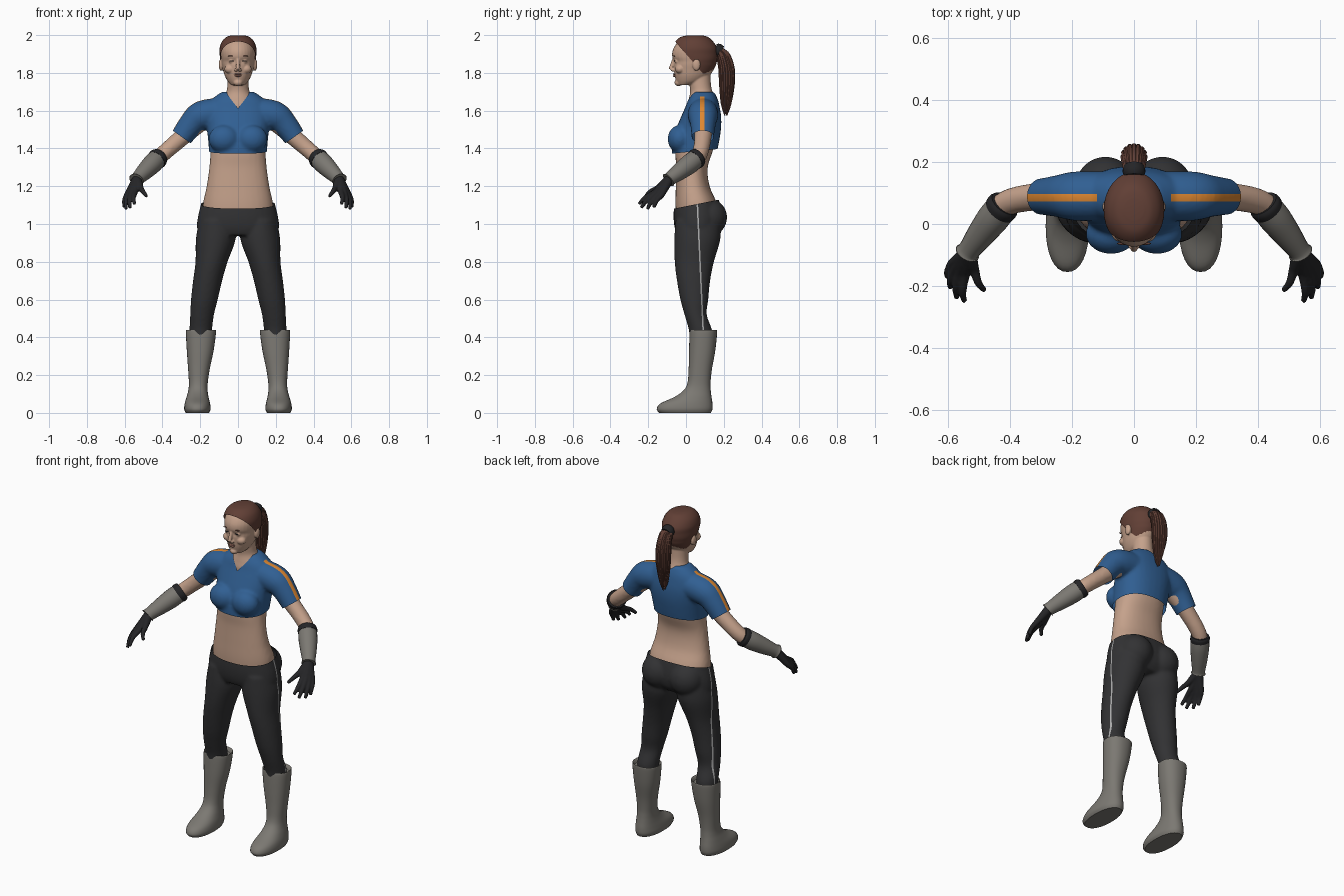
import bpy, bmesh, math, random
from mathutils import Matrix, Vector

cube = bpy.data.objects.get("Cube")
if cube:
    bpy.data.objects.remove(cube, do_unlink=True)
random.seed(4)
made = []


def material(name, r, g, b):
    m = bpy.data.materials.new(name)
    m.use_nodes = True
    m.diffuse_color = (r, g, b, 1)
    shader = next(n for n in m.node_tree.nodes if n.type == "BSDF_PRINCIPLED")
    shader.inputs["Base Color"].default_value = (r, g, b, 1)
    shader.inputs["Roughness"].default_value = .7
    return m


SKIN = material("skin", .56, .36, .26)
HAIR = material("brown hair", .12, .05, .036)
BLUE = material("blue cloth", .03, .115, .29)
ORANGE = material("orange trim", .72, .24, .03)
CHARCOAL = material("charcoal cloth", .032, .032, .034)
BLACK = material("black glove", .018, .018, .02)
GREY = material("grey leather", .2, .19, .17)
SILVER = material("silver stripe", .4, .4, .4)
LIP = material("lip", .36, .17, .13)


def spline(rows, steps=5):
    """Smoothly interpolate rows of numbers."""
    out = []
    for i in range(len(rows) - 1):
        a, b, c, d = (rows[min(max(i + k, 0), len(rows) - 1)] for k in (-1, 0, 1, 2))
        for s in range(steps):
            t = s / steps
            out.append([q + t / 2 * (r - p + t * (2*p - 5*q + 4*r - u + t * (3*(q - r) + u - p)))
                        for p, q, r, u in zip(a, b, c, d)])
    return out + [list(rows[-1])]


def bridge(bm, rings):
    loops = [[bm.verts.new(p) for p in ring] for ring in rings]
    for a, b in zip(loops, loops[1:]):
        for i in range(len(a)):
            j = (i + 1) % len(a)
            bm.faces.new((a[i], a[j], b[j], b[i]))
    bm.faces.new(loops[0][::-1])
    bm.faces.new(loops[-1])


def loft(bm, rows, power=1., sides=32):
    """Level rings given as height, centre x, half width, front y, back y."""
    def bend(v):
        return math.copysign(abs(v) ** power, v)
    rings = []
    for z, cx, w, f, b in spline(rows):
        turn = [2 * math.pi * i / sides for i in range(sides)]
        rings.append([(cx + w * bend(math.cos(t)), (f + b) / 2 + (b - f) / 2 * bend(math.sin(t)), z)
                      for t in turn])
    bridge(bm, rings)


def tube(bm, rows, sides=20, steps=5):
    """Round tube along points given as x, y, z, radius."""
    path = spline(rows, steps)
    pts = [Vector(p[:3]) for p in path]
    rings = []
    for i, p in enumerate(pts):
        t = (pts[min(i + 1, len(pts) - 1)] - pts[max(i - 1, 0)]).normalized()
        u = t.cross(Vector((1, 0, 0))).normalized()
        v = t.cross(u)
        rings.append([p + path[i][3] * (u * math.cos(a) + v * math.sin(a))
                      for a in (2 * math.pi * k / sides for k in range(sides))])
    bridge(bm, rings)


def ball(bm, at, size):
    bmesh.ops.create_uvsphere(bm, u_segments=24, v_segments=14, radius=1,
                              matrix=Matrix.Translation(at) @ Matrix.Diagonal((*size, 1)))


def mirror(bm):
    copy = bmesh.ops.duplicate(bm, geom=bm.verts[:] + bm.edges[:] + bm.faces[:])["geom"]
    for v in copy:
        if isinstance(v, bmesh.types.BMVert):
            v.co.x = -v.co.x


def finish(name, bm, mat, voxel=0, smooth=4):
    """Make the object; with a voxel size, fuse its solids into one skin."""
    bmesh.ops.recalc_face_normals(bm, faces=bm.faces)
    mesh = bpy.data.meshes.new(name)
    bm.to_mesh(mesh)
    bm.free()
    ob = bpy.data.objects.new(name, mesh)
    bpy.context.collection.objects.link(ob)
    if voxel:
        mod = ob.modifiers.new("fuse", "REMESH")
        mod.mode, mod.voxel_size = "VOXEL", voxel
        mod = ob.modifiers.new("soften", "SMOOTH")
        mod.iterations = smooth
        graph = bpy.context.evaluated_depsgraph_get()
        ob.data = bpy.data.meshes.new_from_object(ob.evaluated_get(graph))
        ob.modifiers.clear()
    ob.data.materials.clear()
    ob.data.materials.append(mat)
    made.append(ob)
    return ob


def cut(bm, at, normal, clear=False):
    bmesh.ops.bisect_plane(bm, geom=bm.verts[:] + bm.edges[:] + bm.faces[:], plane_co=at,
                           plane_no=normal, clear_outer=clear)


def edit(ob, work):
    bm = bmesh.new()
    bm.from_mesh(ob.data)
    work(bm)
    bm.to_mesh(ob.data)
    bm.free()


# Bare torso and arms
bm = bmesh.new()
tube(bm, [(.18, .09, 1.56, .055), (.295, .09, 1.46, .046), (.41, .068, 1.36, .042), (.46, .01, 1.31, .04)])
mirror(bm)
loft(bm, [(1., 0, .18, -.05, .16), (1.1, 0, .186, -.056, .165), (1.2, 0, .166, -.054, .125),
          (1.3, 0, .152, -.052, .115), (1.4, 0, .145, -.055, .145), (1.52, 0, .145, -.02, .16),
          (1.6, 0, .12, .015, .16)], .9)
finish("torso_and_arms", bm, SKIN, .01)

# Head, neck and facial forms
skull = [(1.735, 0, .034, -.042, .03), (1.755, 0, .054, -.052, .09), (1.785, 0, .07, -.06, .125),
         (1.82, 0, .08, -.064, .148), (1.842, 0, .085, -.065, .155), (1.862, 0, .088, -.063, .16),
         (1.887, 0, .09, -.073, .161), (1.92, 0, .09, -.07, .158), (1.955, 0, .077, -.05, .135),
         (1.978, 0, .052, -.02, .108), (1.986, 0, .025, .02, .075)]
bm = bmesh.new()
ball(bm, (.09, .055, 1.843), (.012, .021, .032))
ball(bm, (.042, -.032, 1.82), (.03, .026, .024))
ball(bm, (.011, -.071, 1.815), (.009, .01, .008))
ball(bm, (.034, -.051, 1.861), (.015, .01, .009))
mirror(bm)
loft(bm, skull)
loft(bm, [(1.56, 0, .125, .01, .16), (1.62, 0, .105, .006, .162), (1.66, 0, .085, .014, .156),
          (1.7, 0, .062, .022, .14), (1.74, 0, .056, .018, .132), (1.8, 0, .055, .01, .13)])
tube(bm, [(0, -.062, 1.875, .009), (0, -.073, 1.845, .01), (0, -.081, 1.818, .012)])
ball(bm, (0, -.04, 1.748), (.024, .021, .018))
finish("head", bm, SKIN, .004, 3)

bm = bmesh.new()
ball(bm, (0, -.061, 1.793), (.021, .009, .004))
ball(bm, (0, -.061, 1.784), (.018, .009, .005))
finish("lips", bm, LIP)
bm = bmesh.new()
ball(bm, (.034, -.0595, 1.863), (.012, .004, .0035))
mirror(bm)
finish("eyes", bm, BLACK)
bm = bmesh.new()
ball(bm, (.036, -.063, 1.889), (.019, .0045, .003))
mirror(bm)
finish("eyebrows", bm, HAIR)

# Hair cap, trimmed along a sloping hairline
bm = bmesh.new()
loft(bm, [(z + .013, x, w + .007, f - .006, b + .007) for z, x, w, f, b in skull])
cut(bm, (0, 0, 1.9), (0, -1.15, -1), True)
finish("hair_cap", bm, HAIR)

# Ponytail: a core wrapped in loose strands, and its tie
bm = bmesh.new()
tail = [(0, .15, 1.92, .02), (0, .19, 1.905, .026), (0, .214, 1.83, .034), (0, .217, 1.74, .034),
        (0, .212, 1.66, .022), (0, .21, 1.6, .006)]
tube(bm, tail)
for k in range(16):
    a = 2 * math.pi * k / 16
    drop = random.uniform(-.03, .02)
    tube(bm, [(r * math.cos(a), y + r * math.sin(a), z + (drop if i > 3 else 0), (.013, .012, .01, .008, .006, .002)[i])
              for i, (x, y, z, r) in enumerate(tail)], 7, 4)
finish("ponytail", bm, HAIR)
bm = bmesh.new()
tube(bm, [(0, .155, 1.922, .032), (0, .17, 1.918, .037), (0, .187, 1.91, .033)])
finish("hair_tie", bm, BLACK)

# Cropped shirt with sleeves, open neck and shoulder stripes
bm = bmesh.new()
tube(bm, [(.08, .09, 1.59, .08), (.19, .09, 1.573, .08), (.25, .09, 1.525, .067), (.33, .087, 1.415, .054)])
ball(bm, (.074, -.033, 1.45), (.082, .064, .074))
mirror(bm)
loft(bm, [(1.33, 0, .15, -.072, .155), (1.38, 0, .153, -.076, .164), (1.44, 0, .158, -.07, .176),
          (1.51, 0, .165, -.05, .186), (1.57, 0, .172, -.025, .186), (1.62, 0, .165, -.003, .178),
          (1.66, 0, .14, .012, .168), (1.7, 0, .085, .035, .15)], .88)
shirt = finish("cropped_shirt", bm, BLUE, .009, 5)


def tailor_shirt(bm):
    cut(bm, (0, 0, 1.38), (0, .1, -1), True)
    for s in (-1, 1):
        cut(bm, (s * .297, .09, 1.46), (s * .58, 0, -.81), True)
        cut(bm, (0, 0, 1.615), (-s * 1.05, -.4, 1))
        cut(bm, (s * .12, 0, 0), (1, 0, 0))
    for y in (.073, .097):
        cut(bm, (0, y, 0), (0, 1, 0))
    hole = []
    for f in bm.faces:
        c = f.calc_center_median()
        if c.z > 1.615 + 1.05 * abs(c.x) + .4 * c.y:
            hole.append(f)
        elif .073 < c.y < .097 and abs(c.x) > .12 and f.normal.z + abs(f.normal.x) > .9 and f.normal.z > 0:
            f.material_index = 1
    bmesh.ops.delete(bm, geom=hole, context="FACES")


shirt.data.materials.append(ORANGE)
edit(shirt, tailor_shirt)

# Fitted trousers with side stripes
bm = bmesh.new()
loft(bm, [(1.02, .115, .09, -.055, .18), (.92, .118, .105, -.062, .182), (.8, .14, .085, -.06, .148),
          (.7, .161, .077, -.048, .128), (.6, .178, .071, -.03, .118), (.52, .19, .063, -.008, .11),
          (.44, .197, .06, .015, .138), (.38, .197, .057, .02, .14)])
ball(bm, (.092, .12, 1.035), (.098, .098, .1))
mirror(bm)
loft(bm, [(1.19, 0, .185, -.06, .15), (1.12, 0, .193, -.062, .176), (1.04, 0, .212, -.066, .19),
          (.98, 0, .217, -.06, .18), (.94, 0, .2, -.045, .15)], .9)
trousers = finish("trousers", bm, CHARCOAL, .009, 5)


def tailor_trousers(bm):
    cut(bm, (0, 0, 1.094), (0, -.2, 1), True)
    for y in (.107, .115):
        cut(bm, (0, y, 0), (0, 1, .046))
    for f in bm.faces:
        c = f.calc_center_median()
        if .107 < c.y + .046 * c.z < .115 and f.normal.x * c.x > .5 * abs(c.x):
            f.material_index = 1


trousers.data.materials.append(SILVER)
edit(trousers, tailor_trousers)

# Tall boots
bm = bmesh.new()
loft(bm, [(.0, .215, .062, -.142, .132), (.02, .215, .07, -.155, .14), (.05, .215, .067, -.135, .14),
          (.085, .214, .058, -.06, .135), (.12, .212, .051, -.012, .131), (.16, .21, .05, .008, .13),
          (.23, .207, .057, .014, .137), (.33, .2, .071, .016, .155), (.43, .196, .08, .02, .165),
          (.434, .196, .074, .026, .159), (.42, .196, .066, .034, .15)], .9)
mirror(bm)
finish("boots", bm, GREY)

# Forearm guards and their elbow straps
bm = bmesh.new()
tube(bm, [(.425, .056, 1.347, .05), (.455, .018, 1.317, .052), (.495, -.034, 1.277, .045),
          (.532, -.084, 1.24, .036), (.538, -.093, 1.233, .041)])
mirror(bm)
finish("forearm_guards", bm, GREY)
bm = bmesh.new()
tube(bm, [(.417, .066, 1.355, .049), (.424, .057, 1.348, .054), (.434, .045, 1.338, .053)])
mirror(bm)
finish("elbow_straps", bm, BLACK)

# Gloves: each finger runs from wrist to knuckle, bend and tip
bm = bmesh.new()
wrist = Vector((.535, -.088, 1.237))
fingers = [((.546, -.165, 1.168), (.548, -.25, 1.105)), ((.564, -.16, 1.163), (.572, -.238, 1.085)),
           ((.578, -.147, 1.157), (.593, -.205, 1.078)), ((.588, -.13, 1.153), (.602, -.17, 1.087)),
           ((.515, -.15, 1.19), (.482, -.215, 1.145))]
for knuckle, tip in fingers:
    k, t = Vector(knuckle), Vector(tip)
    bend = k.lerp(t, .55) + Vector((.006, -.004, .006))
    rows = [(wrist, .026), (wrist.lerp(k, .6), .02), (k, .016), (bend, .0125), (t, .009)]
    tube(bm, [(*p, r) for p, r in rows], 12)
mirror(bm)
finish("gloves", bm, BLACK, .005, 2)

# Smooth shading that keeps crisp rims
for ob in bpy.context.view_layer.objects:
    ob.select_set(ob in made)
bpy.context.view_layer.objects.active = made[0]
bpy.ops.object.shade_smooth_by_angle(angle=math.radians(45))
